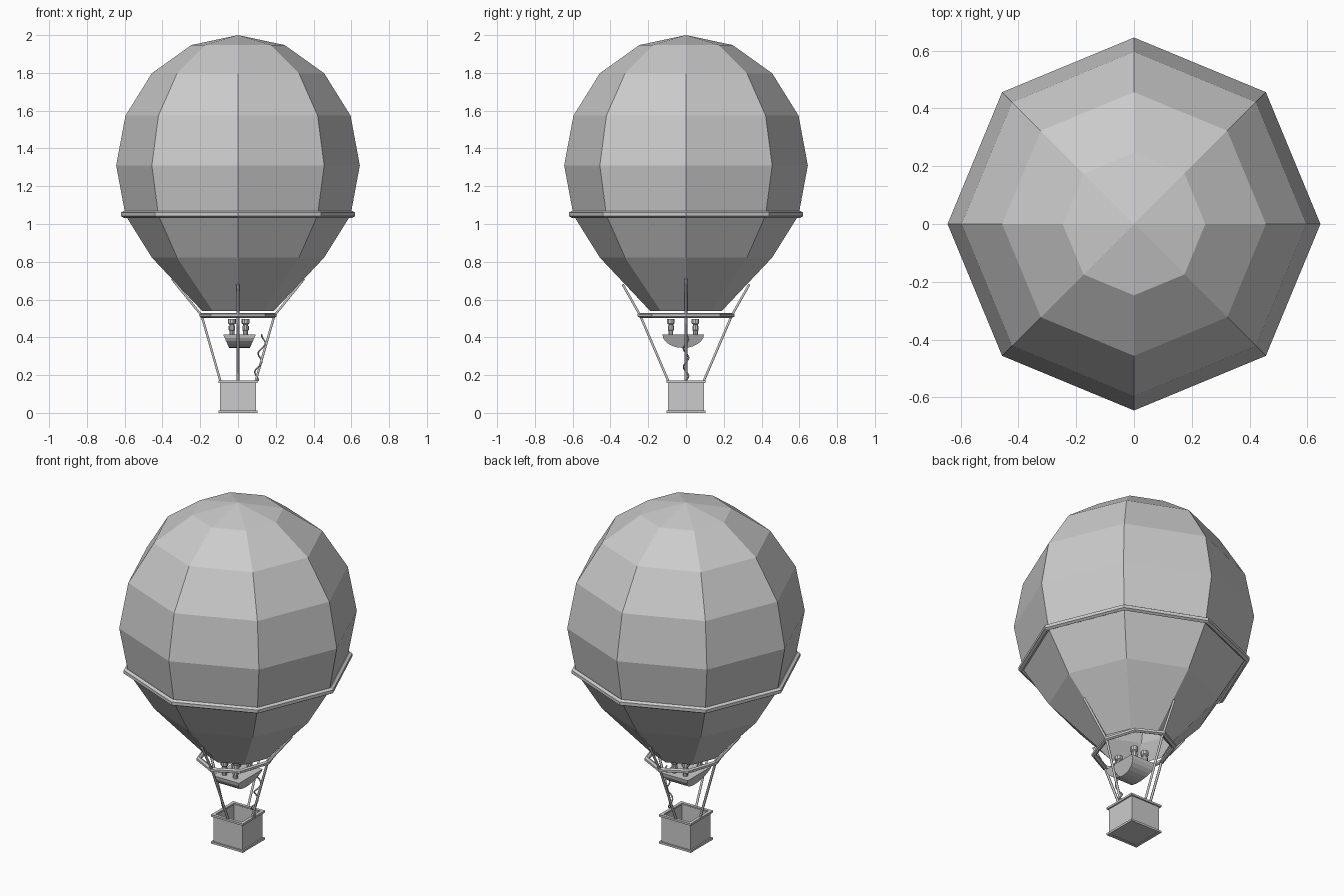
import bpy, bmesh, math
from mathutils import Vector

if "Cube" in bpy.data.objects:
    bpy.data.objects.remove(bpy.data.objects["Cube"], do_unlink=True)


def finish(name, bm, fix=True):
    if fix:
        bmesh.ops.recalc_face_normals(bm, faces=bm.faces)
    mesh = bpy.data.meshes.new(name)
    bm.to_mesh(mesh)
    bm.free()
    obj = bpy.data.objects.new(name, mesh)
    bpy.context.collection.objects.link(obj)
    return obj


def lathe(name, profile, sides, center=(0, 0, 0), closed=False, squash=(1, 1)):
    """Spin an (radius, z) profile about z; zero radius makes a pole."""
    bm = bmesh.new()
    rings = []
    for r, z in profile:
        n = sides if r > 0 else 1
        rings.append([bm.verts.new((center[0] + r * squash[0] * math.cos(math.tau * i / sides),
                                    center[1] + r * squash[1] * math.sin(math.tau * i / sides),
                                    center[2] + z)) for i in range(n)])
    pairs = list(zip(rings, rings[1:]))
    if closed:
        pairs.append((rings[-1], rings[0]))
    for a, b in pairs:
        for i in range(sides):
            j = (i + 1) % sides
            quad = [a[i % len(a)], a[j % len(a)], b[j % len(b)], b[i % len(b)]]
            bm.faces.new(list(dict.fromkeys(quad)))
    return finish(name, bm)


def hoop(name, rx, ry, z, thick):
    """Eight-sided hoop with a hexagonal section."""
    section = [(1 + thick / rx * math.cos(math.tau * (k + 0.5) / 6),
                thick * math.sin(math.tau * (k + 0.5) / 6)) for k in range(6)]
    return lathe(name, section, 8, (0, 0, z), True, (rx, ry))


def box(name, center, size):
    bm = bmesh.new()
    bmesh.ops.create_cube(bm, size=1)
    for v in bm.verts:
        v.co = Vector([v.co[i] * size[i] + center[i] for i in range(3)])
    return finish(name, bm)


def cord(name, points, radius, resolution=1):
    curve = bpy.data.curves.new(name, "CURVE")
    curve.dimensions = "3D"
    curve.bevel_depth = radius
    curve.bevel_resolution = resolution
    curve.use_fill_caps = True
    spline = curve.splines.new("POLY")
    spline.points.add(len(points) - 1)
    for p, co in zip(spline.points, points):
        p.co = (*co, 1)
    obj = bpy.data.objects.new(name, curve)
    bpy.context.collection.objects.link(obj)
    return obj


# Envelope: faceted dome with a tapered open throat
RADIUS, MID, RISE = 0.645, 1.31, 0.69
dome = [(RADIUS * math.sin(math.radians(22.5 * k)), MID + RISE * math.cos(math.radians(22.5 * k)))
        for k in range(7)]
lathe("envelope", dome + [(0.19, 0.54)], 8)

# Hoops around the belly and the throat
hoop("belly_hoop", 0.605, 0.605, 1.051, 0.018)
hoop("throat_hoop", 0.192, 0.242, 0.516, 0.013)

# Suspension ropes, one for each side of the basket
for side, s in (("left", 1), ("right", -1)):
    cord(side + "_rope", [(s * 0.092, 0, 0.165), (s * 0.192, 0, 0.515), (s * 0.35, 0, 0.71)], 0.007)
for side, s in (("back", 1), ("front", -1)):
    cord(side + "_rope", [(0, s * 0.092, 0.165), (0, s * 0.242, 0.515), (0, s * 0.335, 0.68)], 0.007)

# Loose line winding round the left rope
steps = 28
loose = []
for i in range(steps + 1):
    t = i / steps
    a = t * math.tau * 2.5
    loose.append((0.094 + 0.045 * t + 0.014 * math.cos(a), 0.014 * math.sin(a), 0.17 + 0.245 * t))
cord("loose_line", loose, 0.004)

# Basket: floor, four walls, and rails that overlap at the corners
W, T = 0.095, 0.012
box("basket_floor", (0, 0, 0.01), (2 * W, 2 * W, 0.014))
for s, x_side, y_side in ((1, "left", "back"), (-1, "right", "front")):
    off = s * (W - T / 2)
    box(x_side + "_wall", (off, 0, 0.085), (T, 2 * W, 0.16))
    box(y_side + "_wall", (0, off, 0.085), (2 * W - 2 * T, T, 0.16))
    for level, z in (("bottom", 0.006), ("top", 0.165)):
        box(f"{x_side}_{level}_rail", (s * 0.094, 0, z), (0.018, 0.208, 0.012))
        box(f"{y_side}_{level}_rail", (0, s * 0.094, z), (0.208, 0.018, 0.012))

# Burner tray: half-round trough with sloping ends
bm = bmesh.new()
cx, cy, top, depth = 0.008, -0.015, 0.416, 0.072
ends = []
for s in (-1, 1):
    loop = []
    for k in range(13):
        a = math.pi * k / 12
        drop = math.sin(a)
        loop.append(bm.verts.new((cx + s * (0.087 - 0.032 * drop), cy + 0.11 * math.cos(a), top - depth * drop)))
    ends.append(loop)
    bm.faces.new(loop)
for i in range(13):
    j = (i + 1) % 13
    bm.faces.new((ends[0][i], ends[0][j], ends[1][j], ends[1][i]))
finish("burner_tray", bm)

# Four stepped burners
nozzle = [(0, 0), (0.013, 0), (0.013, 0.022), (0.017, 0.024), (0.017, 0.045),
          (0.014, 0.047), (0.014, 0.055), (0.021, 0.06), (0.021, 0.084), (0.015, 0.084),
          (0.012, 0.066), (0, 0.066)]
for x_side, x in (("right", -0.032), ("left", 0.04)):
    for y_side, y in (("front", -0.08), ("back", 0.05)):
        lathe(f"{y_side}_{x_side}_burner", nozzle, 10, (x, y, 0.414))
